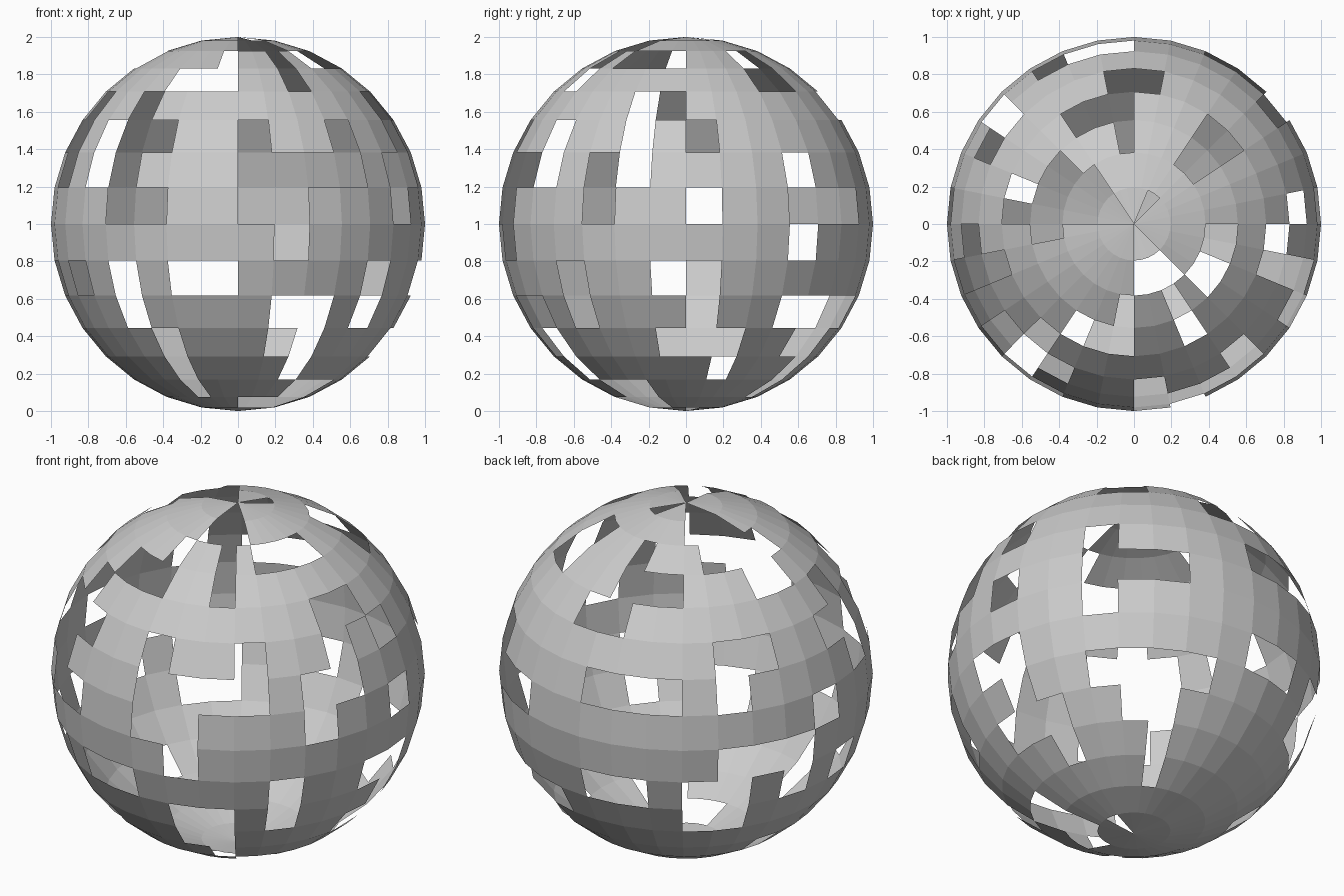
import bpy, bmesh
from math import sin, cos, pi

if "Cube" in bpy.data.objects:
    bpy.data.objects.remove(bpy.data.objects["Cube"])

SEGS, RINGS = 32, 16

# Openings grouped by size (columns wide, rings tall); each is placed at (ring from top, column).
# Columns run from the front (-y) towards the right (+x).
OPENINGS = {
    (1, 1): [(2, 31), (4, 7), (5, 0), (5, 8), (5, 21), (5, 24), (5, 29), (7, 8), (7, 23), (7, 29),
             (8, 1), (9, 7), (9, 22), (9, 24), (9, 26), (10, 11), (10, 14), (11, 7), (12, 22)],
    (1, 2): [(2, 2), (2, 16), (5, 3), (5, 20), (5, 27), (6, 5), (9, 4), (9, 28), (10, 1),
             (11, 9), (12, 13)],
    (1, 3): [(4, 6), (4, 25), (6, 11), (9, 8), (10, 2), (11, 29)],
    (1, 4): [(4, 28)],
    (2, 1): [(0, 12), (3, 17), (3, 22), (4, 15), (7, 0), (7, 12), (9, 16), (9, 30), (15, 8)],
    (2, 2): [(2, 11), (9, 19), (10, 12)],
    (3, 1): [(3, 29), (6, 0), (6, 16), (8, 20), (13, 3)],
    (4, 1): [(2, 4)],
    (4, 2): [(0, 0)],
    (5, 1): [(2, 20)],
    (5, 2): [(0, 19)],
    (6, 1): [(14, 0)],
}

gaps = {(r + j, c + i)
        for (wide, tall), places in OPENINGS.items()
        for r, c in places
        for i in range(wide) for j in range(tall)}

bm = bmesh.new()


def ring(k):
    """One circle of vertices; a pole is a single shared vertex."""
    t = pi * k / RINGS
    if k in (0, RINGS):
        return [bm.verts.new((0, 0, 1 + cos(t)))] * SEGS
    return [bm.verts.new((sin(t) * sin(2 * pi * c / SEGS),
                          -sin(t) * cos(2 * pi * c / SEGS),
                          1 + cos(t))) for c in range(SEGS)]


# Flat panelled sphere shell with the openings left out
rings = [ring(k) for k in range(RINGS + 1)]
for r in range(RINGS):
    for c in range(SEGS):
        if (r, c) not in gaps:
            d = (c + 1) % SEGS
            corners = [rings[r][c], rings[r + 1][c], rings[r + 1][d], rings[r][d]]
            bm.faces.new(list(dict.fromkeys(corners)))

bmesh.ops.delete(bm, geom=[v for v in bm.verts if not v.link_faces], context="VERTS")
mesh = bpy.data.meshes.new("broken_sphere_shell")
bm.to_mesh(mesh)
bm.free()
bpy.context.collection.objects.link(bpy.data.objects.new("broken_sphere_shell", mesh))
